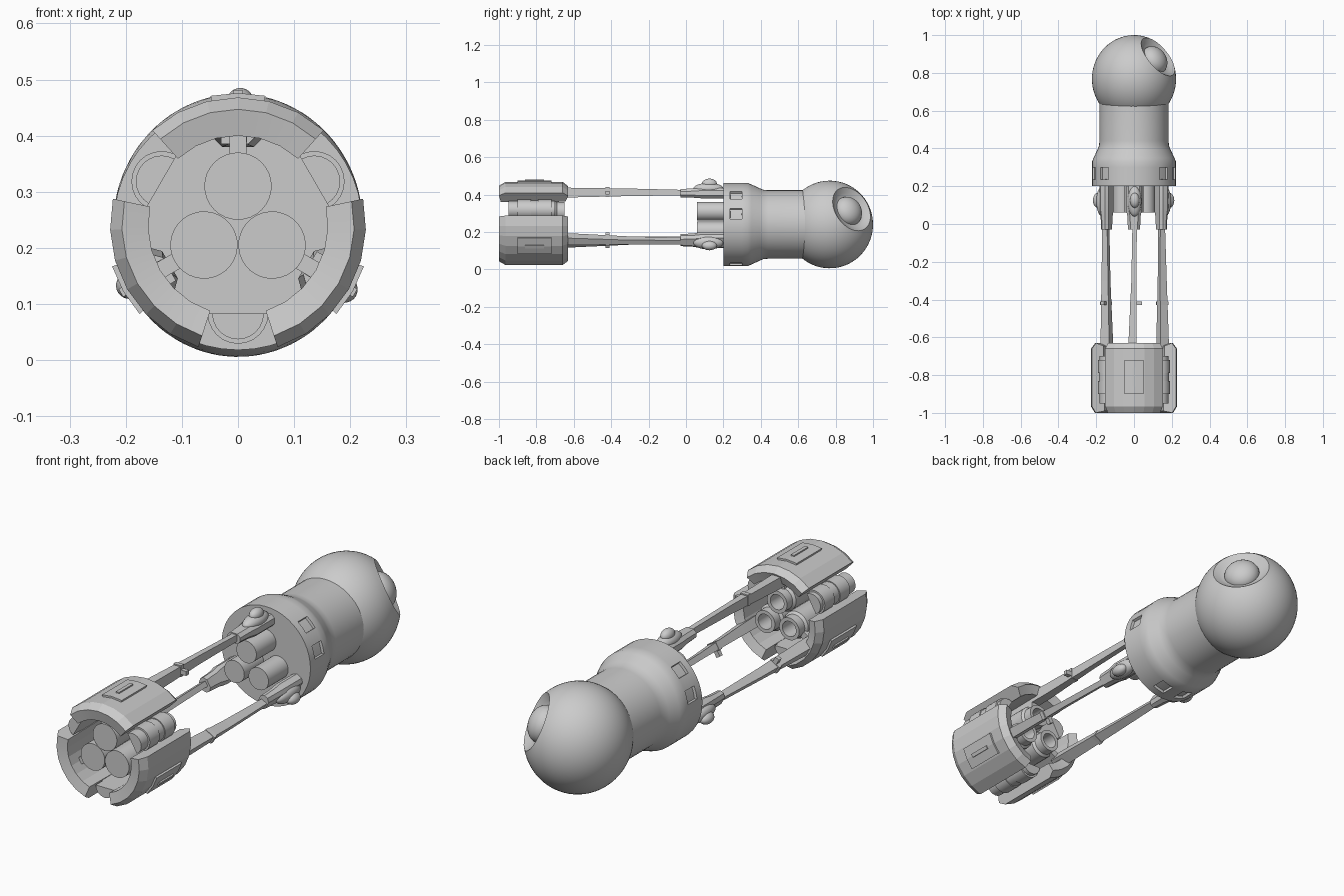
import bpy, bmesh, math
from mathutils import Vector, Matrix

if "Cube" in bpy.data.objects:
    bpy.data.objects.remove(bpy.data.objects["Cube"])

AXIS_Z = 0.24
grey = bpy.data.materials.new("plain grey")
grey.use_nodes = True
COLOUR = (0.6, 0.6, 0.6, 1)
grey.diffuse_color = COLOUR
grey.node_tree.nodes["Principled BSDF"].inputs["Base Color"].default_value = COLOUR


def finish(bm, name, turns=(0,), smooth=30, matrix=None):
    """Turn a bmesh into one object per turn (degrees about the long axis)."""
    bmesh.ops.remove_doubles(bm, verts=bm.verts, dist=1e-5)
    if matrix:
        bm.transform(matrix)
    bmesh.ops.recalc_face_normals(bm, faces=bm.faces)
    mesh = bpy.data.meshes.new(name)
    bm.to_mesh(mesh)
    bm.free()
    mesh.materials.append(grey)
    if smooth:
        mesh.polygons.foreach_set("use_smooth", [True] * len(mesh.polygons))
        mesh.set_sharp_from_angle(angle=math.radians(smooth))
    for i, turn in enumerate(turns):
        ob = bpy.data.objects.new(name if len(turns) == 1 else f"{name}_{i + 1}", mesh)
        ob.location.z = AXIS_Z
        ob.rotation_euler.y = math.radians(turn)
        bpy.context.collection.objects.link(ob)


def skin(rings, closed):
    """Bridge a list of point rings; cap the ends unless the list closes."""
    bm = bmesh.new()
    loops = [[bm.verts.new(p) for p in ring] for ring in rings]
    pairs = list(zip(loops, loops[1:] + loops[:1])) if closed else list(zip(loops, loops[1:]))
    for a, b in pairs:
        for i in range(len(a)):
            j = (i + 1) % len(a)
            bm.faces.new((a[i], a[j], b[j], b[i]))
    if not closed:
        bm.faces.new(loops[0])
        bm.faces.new(loops[-1])
    return bm


def lathe(profile, segments=48):
    """Solid of revolution about y from (radius, y) pairs."""
    steps = [2 * math.pi * i / segments for i in range(segments)]
    return skin([[(max(r, 1e-4) * math.sin(a), y, max(r, 1e-4) * math.cos(a)) for a in steps]
                 for r, y in profile], False)


def sweep(profile, half_angle, steps):
    """Sweep a closed (radius, y) profile through an arc centred on the top."""
    rings = []
    for i in range(steps + 1):
        a = math.radians(half_angle * (2 * i / steps - 1))
        rings.append([(r * math.sin(a), y, r * math.cos(a)) for r, y in profile])
    return skin(rings, False)


def beam(sections, chamfer=0.0):
    """Box-like beam along y from (y, left, right, low, high), corners chamfered."""
    rings = []
    for y, l, r, lo, hi in sections:
        c = chamfer
        ring = [(l + c, lo), (r - c, lo), (r, lo + c), (r, hi - c),
                (r - c, hi), (l + c, hi), (l, hi - c), (l, lo + c)]
        if not c:
            ring = [(l, lo), (r, lo), (r, hi), (l, hi)]
        rings.append([(x, y, z) for x, z in ring])
    return skin(rings, False)


def ellipsoid(centre, size, u=32, v=16):
    bm = bmesh.new()
    bmesh.ops.create_uvsphere(bm, u_segments=u, v_segments=v, radius=1)
    bm.transform(Matrix.Translation(centre) @ Matrix.Diagonal((*size, 1)))
    return bm


ARMS = (0, 120, 240)
GAPS = (60, 180, 300)

# Collar and neck with recessed slots
bm = lathe([(0, 0.2), (0.222, 0.2), (0.222, 0.235), (0.222, 0.3), (0.222, 0.33), (0.214, 0.35),
            (0.193, 0.395), (0.185, 0.415), (0.183, 0.44), (0.183, 0.7), (0, 0.7)])
for gap in GAPS:
    for side in (-15, 15):
        mid = math.radians(gap + side)
        way = Vector((math.sin(mid), 0, math.cos(mid)))
        slot = []
        for f in bm.faces:
            c = f.calc_center_median()
            if 0.24 < c.y < 0.295 and Vector((c.x, 0, c.z)).normalized().dot(way) > math.cos(math.radians(6)):
                slot.append(f)
        bmesh.ops.recalc_face_normals(bm, faces=bm.faces)
        bmesh.ops.inset_region(bm, faces=slot, thickness=0.002, depth=-0.012)
finish(bm, "collar_and_neck")

# Rear ball with a shallow dish, and the lens sitting in it
R, RIM = 0.232, 33
look = Vector((0.13, 0.115, 0.08)).normalized()
turn = look.to_track_quat('Y', 'Z').to_matrix().to_4x4()
place = Matrix.Translation((0, 0.768, 0)) @ Matrix.Diagonal((0.96, 1, 1.01, 1)) @ turn
arc = [math.radians(180 - (180 - RIM) * i / 28) for i in range(29)]
ball = [(R * math.sin(a), R * math.cos(a)) for a in arc]
finish(lathe(ball + [(0.1, 0.178), (0.08, 0.17), (0, 0.168)], 64), "rear_ball", smooth=50, matrix=place)
finish(ellipsoid((0, 0.165, 0), (0.08, 0.062, 0.08)), "lens", matrix=place)

# Barrels: capped hollow front ones and short stubs on the collar
shift = Matrix.Translation((0, 0, 0.07))
finish(lathe([(0, -0.95), (0.06, -0.95), (0.06, -0.7), (0.05, -0.69), (0.05, -0.65),
              (0.034, -0.65), (0.034, -0.75), (0, -0.75)], 32), "front_barrel", ARMS, matrix=shift)
finish(lathe([(0, 0.06), (0.05, 0.06), (0.05, 0.21), (0, 0.21)], 32), "barrel_stub", ARMS, matrix=shift)

# Curved claw shells with an outer plate and a rib to the barrel
finish(sweep([(0.16, -0.99), (0.207, -1.0), (0.228, -0.965), (0.228, -0.66),
              (0.205, -0.63), (0.165, -0.645)], 42, 6), "claw", ARMS, smooth=10)
finish(sweep([(0.22, -0.9), (0.236, -0.9), (0.236, -0.72), (0.22, -0.72)], 12, 2), "claw_plate", ARMS, smooth=0)
finish(beam([(-0.86, -0.008, 0.008, 0.225, 0.241), (-0.76, -0.008, 0.008, 0.225, 0.241)]),
       "claw_catch", ARMS, smooth=0)
finish(beam([(-0.93, -0.015, 0.015, 0.12, 0.175), (-0.68, -0.015, 0.015, 0.12, 0.175)]),
       "claw_rib", ARMS, smooth=0)


# Half-round housings filling the gaps between the claws
def half_round(radius, start, end, name):
    arc = [math.pi * i / 12 for i in range(13)]
    rings = [[(radius * math.cos(a), y, 0.157 + radius * math.sin(a)) for a in arc] for y in (start, end)]
    finish(skin(rings, False), name, GAPS)


half_round(0.046, -0.95, -0.7, "gap_housing")
half_round(0.054, -0.9, -0.83, "housing_front_band")
half_round(0.054, -0.79, -0.72, "housing_rear_band")
half_round(0.05, -0.84, -0.78, "housing_middle")

# Tapered arms with a small tab, joined to brackets and knobs
finish(beam([(-0.7, -0.03, 0.015, 0.145, 0.198), (-0.6, -0.028, 0.014, 0.145, 0.196),
             (-0.3, -0.014, 0.012, 0.152, 0.192), (0.02, -0.008, 0.016, 0.156, 0.184)]),
       "arm", ARMS, smooth=0)
finish(beam([(-0.43, 0.0, 0.042, 0.16, 0.18), (-0.41, 0.0, 0.042, 0.16, 0.18)]), "arm_tab", ARMS, smooth=0)
finish(beam([(-0.43, -0.022, 0.016, 0.148, 0.199), (-0.41, -0.022, 0.016, 0.148, 0.199)]),
       "arm_band", ARMS, smooth=0)
finish(beam([(-0.03, -0.032, 0.032, 0.145, 0.19), (0.04, -0.035, 0.035, 0.143, 0.192),
             (0.08, -0.042, 0.042, 0.14, 0.195), (0.21, -0.042, 0.042, 0.14, 0.195)], 0.014),
       "arm_bracket", ARMS)
finish(ellipsoid((0.003, 0.12, 0.192), (0.036, 0.08, 0.03)), "knob_base", ARMS)
finish(ellipsoid((0.004, 0.125, 0.218), (0.025, 0.04, 0.027)), "knob", ARMS)
